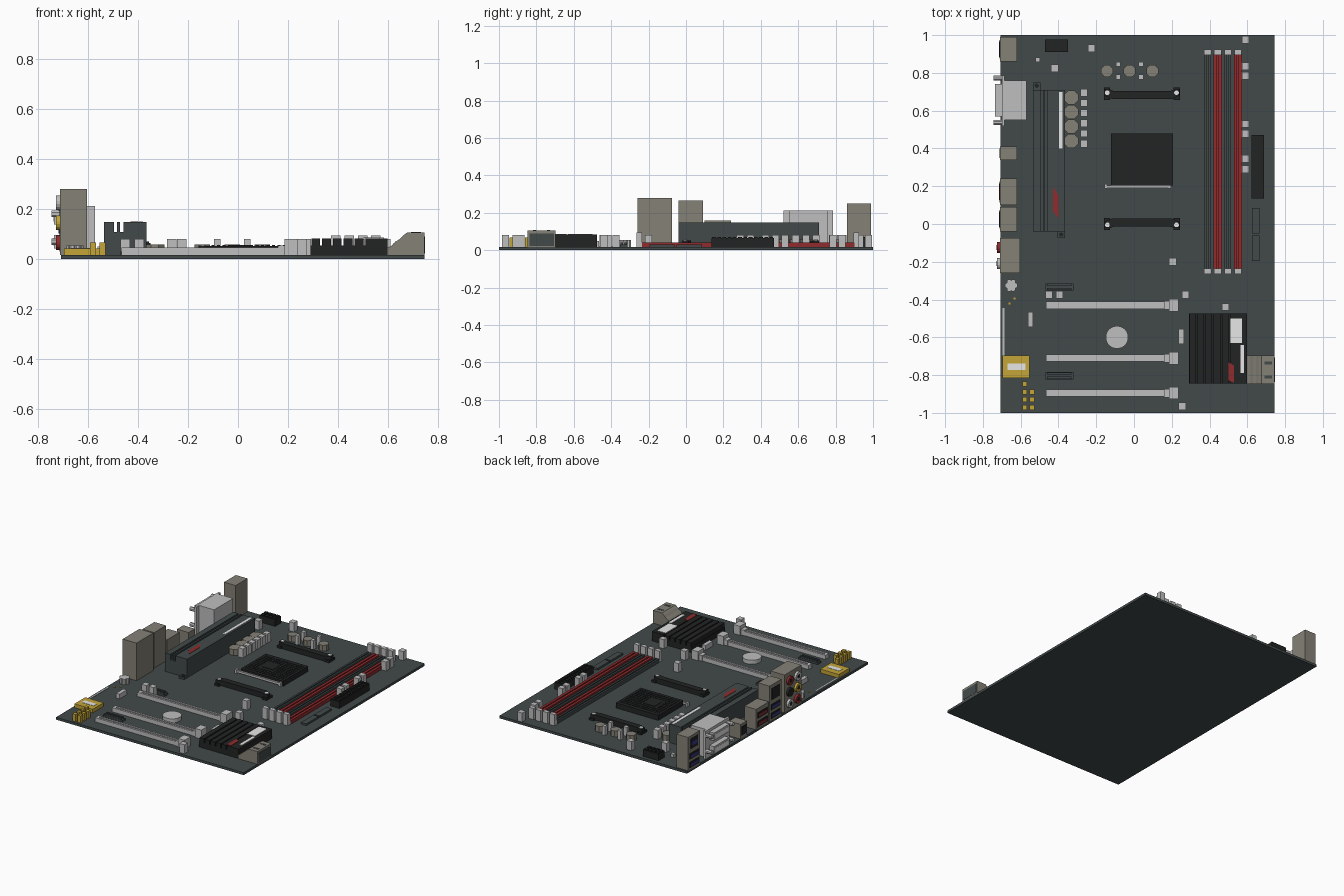
import bpy, bmesh, math
from mathutils import Matrix, Vector

old = bpy.data.objects.get("Cube")
if old:
    bpy.data.objects.remove(old, do_unlink=True)

TOP = 0.017  # upper surface of the board


def material(name, red, green, blue):
    mat = bpy.data.materials.new(name)
    mat.use_nodes = True
    colour = (red, green, blue, 1)
    mat.diffuse_color = colour
    mat.node_tree.nodes["Principled BSDF"].inputs["Base Color"].default_value = colour
    return mat


slate = material("slate", .055, .068, .068)
black = material("black", .016, .017, .017)
silver = material("light grey", .52, .52, .52)
steel = material("warm grey metal", .23, .22, .18)
crimson = material("dark red", .28, .024, .026)
gold = material("gold", .56, .38, .04)
blue = material("deep blue", .04, .04, .28)
white = material("white", .82, .82, .82)


def finish(name, mat, bm):
    bmesh.ops.recalc_face_normals(bm, faces=bm.faces)
    mesh = bpy.data.meshes.new(name)
    bm.to_mesh(mesh)
    bm.free()
    mesh.materials.append(mat)
    obj = bpy.data.objects.new(name, mesh)
    bpy.context.collection.objects.link(obj)
    return obj


def boxes(name, mat, items):
    """One object made of boxes, each given as x, x, y, y, z, z limits."""
    bm = bmesh.new()
    for x0, x1, y0, y1, z0, z1 in items:
        size = Matrix.Diagonal((x1 - x0, y1 - y0, z1 - z0, 1))
        middle = Vector((x0 + x1, y0 + y1, z0 + z1)) / 2
        bmesh.ops.create_cube(bm, size=1, matrix=Matrix.Translation(middle) @ size)
    return finish(name, mat, bm)


def stand(x, y, width, depth, height, base=TOP):
    """Limits of a box standing on the board around a centre."""
    return (x - width / 2, x + width / 2, y - depth / 2, y + depth / 2, base, height)


def discs(name, mat, centres, radius, length, sides=16, along_x=False):
    """Cylinders centred on the given points, upright or along x."""
    bm = bmesh.new()
    turn = Matrix.Rotation(math.pi / 2, 4, "Y") if along_x else Matrix()
    spin = Matrix.Rotation(math.pi / sides, 4, "Z")
    for centre in centres:
        bmesh.ops.create_cone(bm, cap_ends=True, segments=sides, radius1=radius,
                              radius2=radius, depth=length,
                              matrix=Matrix.Translation(centre) @ turn @ spin)
    return finish(name, mat, bm)


def prism(name, mat, outline, place, offset):
    """Extrude an outline; place turns its two coordinates into a point."""
    bm = bmesh.new()
    face = bm.faces.new([bm.verts.new(place(a, b)) for a, b in outline])
    grown = bmesh.ops.extrude_face_region(bm, geom=[face])
    moved = [v for v in grown["geom"] if isinstance(v, bmesh.types.BMVert)]
    bmesh.ops.translate(bm, verts=moved, vec=offset)
    return finish(name, mat, bm)


# Circuit board
boxes("circuit_board", slate, [(-.707, .744, -1, 1, 0, TOP)])

# Rear port housings
EDGE = -.71
housings = {"usb_tower": (.86, .99, .25), "video_port": (.34, .41, .12),
            "red_usb_pair": (.1, .24, .16), "network_tower": (-.04, .09, .265),
            "audio_tower": (-.26, -.075, .28)}
for name, (front, back, height) in housings.items():
    inner = -.603 if name == "audio_tower" else -.62
    boxes(name, steel, [(EDGE, inner, front, back, TOP, height)])


def socket(name, y, z, width, height, mat):
    """Port opening as a dark plate with a coloured tongue."""
    boxes(name + "_opening", black, [stand(EDGE, y, .006, width, z + height / 2, z - height / 2)])
    if mat:
        boxes(name + "_tongue", mat, [stand(EDGE - .002, y, .008, width * .8, z + height / 5, z - height / 5)])


for index, z in enumerate((.05, .11)):
    socket("tower_usb_%d" % index, .925, z, .1, .04, blue)
    socket("network_usb_%d" % index, .025, z, .1, .04, blue)
    socket("red_usb_%d" % index, .17, z, .11, .04, crimson)
socket("tower_upper", .925, .195, .08, .07, blue)
socket("network_jack", .025, .2, .09, .08, None)
socket("video_jack", .375, .07, .05, .06, None)

# Audio jacks in two columns
for y, column in ((-.125, (silver, black, crimson)), (-.21, (crimson, gold, silver))):
    for level, mat in enumerate(column):
        z = .065 + level * .08
        discs("audio_jack", mat, [(EDGE - .003, y, z)], .03, .026, 16, True)
        discs("audio_hole", black, [(EDGE - .015, y, z)], .014, .004, 12, True)

# Double monitor connector
boxes("monitor_port_body", silver, [(-.7, -.57, .55, .76, TOP, .212),
                                    (-.7, -.685, .52, .785, TOP, .212)])
for z in (.07, .165):
    boxes("monitor_port_shell", silver, [stand(-.715, .655, .04, .17, z + .027, z - .027)])
    boxes("monitor_port_face", white, [stand(-.735, .655, .004, .14, z + .015, z - .015)])
discs("monitor_port_screws", silver, [(-.717, y, z) for y in (.538, .772) for z in (.07, .18)],
      .014, .054, 8, True)

# Power stage heatsink with long fins
boxes("power_heatsink", slate, [
    (-.535, -.365, -.04, .71, TOP, .108), (-.535, -.495, -.04, .71, .108, .147),
    (-.482, -.47, -.04, .71, .108, .147), (-.457, -.365, -.04, .71, .108, .147),
    stand(-.515, .73, .04, .04, .03), stand(-.385, -.055, .04, .04, .03)])
discs("heatsink_screws", black, [(-.515, .732, .031), (-.385, -.055, .031)], .012, .006, 8)
boxes("heatsink_pale_strip", white, [stand(-.388, .55, .018, .3, .149, .145)])
prism("heatsink_red_mark", crimson, [(-.43, .2), (-.43, .07), (-.4, .03), (-.4, .15)],
      lambda a, b: (a, b, .146), (0, 0, .003))

# Chokes
discs("side_chokes", steel, [(-.332, .67 - i * .077, .037) for i in range(4)], .041, .042, 8)
discs("upper_chokes", steel, [(-.143 + i * .12, .81, .037) for i in range(3)], .034, .042, 8)

# Square capacitors
spots = [(-.265, .695 - i * .054) for i in range(6)]
spots += [(.59, y) for y in (.975, .835, .785, .53, .478, .345, .29)]
spots += [(-.225, .93), (-.42, .825), (.205, -.2), (.273, -.375), (-.45, -.375),
          (-.395, -.375), (.485, -.44), (.255, -.965)]
boxes("capacitors", silver, [stand(x, y, .038, .038, .08) for x, y in spots])
small = [(x, y) for x in (-.083, .037) for y in (.778, .845)] + [(-.51, .87)]
boxes("small_capacitors", silver, [stand(x, y, .025, .025, .08 if x > -.5 else .04) for x, y in small])
boxes("crystals", silver, [stand(-.548, -.505, .027, .08, .05), stand(.25, -.595, .027, .08, .05)])
ring = [(math.cos(i * math.pi / 3), math.sin(i * math.pi / 3)) for i in range(6)]
discs("round_capacitor_cluster", silver,
      [(-.65 + a * .021, -.325 + b * .021, .035) for a, b in ring] + [(-.65, -.325, .035)], .014, .04, 8)

# Coin battery
discs("coin_battery", silver, [(-.09, -.6, .03)], .06, .03, 24)

# Processor socket with contact grid and lever
boxes("processor_socket", black, [(-.122, .207, .205, .48, TOP, .053)])
pads = []
for col in range(14):
    for row in range(11):
        x, y = -.1 + col * .022, .23 + row * .022
        if abs(x - .015) > .05 or abs(y - .345) > .05:
            pads.append(stand(x, y, .012, .012, .056, .052))
boxes("socket_contacts", black, pads)
boxes("socket_centre", black, [stand(.015, .345, .085, .085, .056, .052)])
boxes("socket_lever", silver, [stand(.02, .197, .35, .012, .04, .025),
                               stand(-.15, .2, .014, .025, .045), stand(.19, .2, .014, .025, .045)])

# Cooler brackets
for centre, flip in ((.69, 1), (0, -1)):
    place = lambda a, b: (.042 + a, centre + b * flip, TOP)
    boxes("bracket_feet", black, [stand(.042 + s * .185, centre, .034, .066, .032) for s in (-1, 1)])
    prism("cooler_bracket", black, [(-.2, .022), (-.17, .022), (-.15, .014), (.15, .014), (.17, .022),
                                    (.2, .022), (.2, -.01), (.16, -.028), (-.16, -.028), (-.2, -.01)],
          place, (0, 0, .036))
    discs("bracket_screws", white, [(.042 + s * .183, centre + .005 * flip, .053) for s in (-1, 1)], .013, .006, 8)

# Memory slots
for index in range(4):
    x = .39 + index * .0535
    odd = index % 2
    half = .022 if odd else .017
    boxes("memory_slot", crimson if odd else slate,
          [(x - half, x - .004, -.235, .9, TOP, .042), (x + .004, x + half, -.235, .9, TOP, .042),
           (x - .004, x + .004, -.235, .9, TOP, .034)])
    boxes("memory_clips", silver, [stand(x, y, .038, .028, z) for y in (.91, -.25) for z in (.095,)])

# Power connectors
for name, x, y, nx, ny in (("main_power", .655, .303, 2, 12), ("processor_power", -.41, .943, 4, 2)):
    w, d = (.068, .335) if nx == 2 else (.12, .066)
    boxes(name + "_connector", black, [stand(x, y, w, d, .064)])
    boxes(name + "_cells", black,
          [stand(x + ((i + .5) / nx - .5) * w, y + ((j + .5) / ny - .5) * d,
                 w / nx * .7, d / ny * .7, .07, .06) for i in range(nx) for j in range(ny)])

# Low header strips by the edge
boxes("edge_headers", slate, [stand(.645, y, .04, .135, .03) for y in (.017, -.128)])

# Long expansion slots
for y in (-.43, -.71, -.895):
    boxes("expansion_slot", silver,
          [(-.465, .19, y + s * .012 - .007, y + s * .012 + .007, TOP, .046) for s in (-1, 1)]
          + [(-.465, -.445, y - .019, y + .019, TOP, .046), (-.445, .19, y - .006, y + .006, TOP, .04)])
    boxes("expansion_latch", silver, [stand(.211, y, .05, .065, .08),
                                      stand(.175, y, .03, .045, .055)])

# Short expansion slots
for y in (-.333, -.803):
    boxes("short_slot", slate, [stand(-.395, y, .148, .038, .03)]
          + [stand(-.395, y + s * .011, .13, .012, .04) for s in (-1, 1)])

# Chipset heatsink with fins
boxes("chipset_heatsink", black, [(.29, .597, -.845, -.475, TOP, .055)]
      + [(.293 + i * .043, .328 + i * .043, -.845, -.475, .055, .083) for i in range(5)]
      + [(.508, .597, -.845, -.475, .055, .083)])
boxes("chipset_pale_plates", white, [stand(.54, -.565, .065, .13, .086, .082),
                                     stand(.573, -.715, .02, .15, .086, .082)])
prism("chipset_red_mark", crimson, [(.5, -.83), (.53, -.84), (.53, -.75), (.5, -.73)],
      lambda a, b: (a, b, .0832), (0, 0, .003))

# Drive connector block, stepped toward the edge
step = [(.597, TOP), (.744, TOP), (.744, .106), (.675, .106), (.66, .095), (.645, .08),
        (.63, .07), (.615, .055), (.597, .045)]
prism("drive_ports", steel, step, lambda a, b: (a, -.847, b), (0, .15, 0))
boxes("drive_port_openings", slate, [stand(.743, -.772, .006, .13, .09, .022)])
boxes("drive_port_slots", slate, [stand(.71, y, .04, .016, .108, .104) for y in (-.735, -.81)])

# Gold audio cover, pins and trim
boxes("gold_cover", gold, [(-.695, -.553, -.815, -.695, TOP, .043)])
boxes("gold_cover_plate", white, [stand(-.622, -.755, .095, .035, .045, .041)])
pins = [(x, -.848 - i * .041) for i in range(4) for x in (-.578, -.54) if i or x < -.55]
boxes("gold_pins", gold, [stand(x, y, .024, .026, .067) for x, y in pins])
boxes("gold_dots", gold, [stand(-.66, -.42, .01, .01, .021), stand(-.633, -.395, .01, .01, .021)])
boxes("trim_line", silver, [stand(-.69, -.57, .01, .25, .021)])
